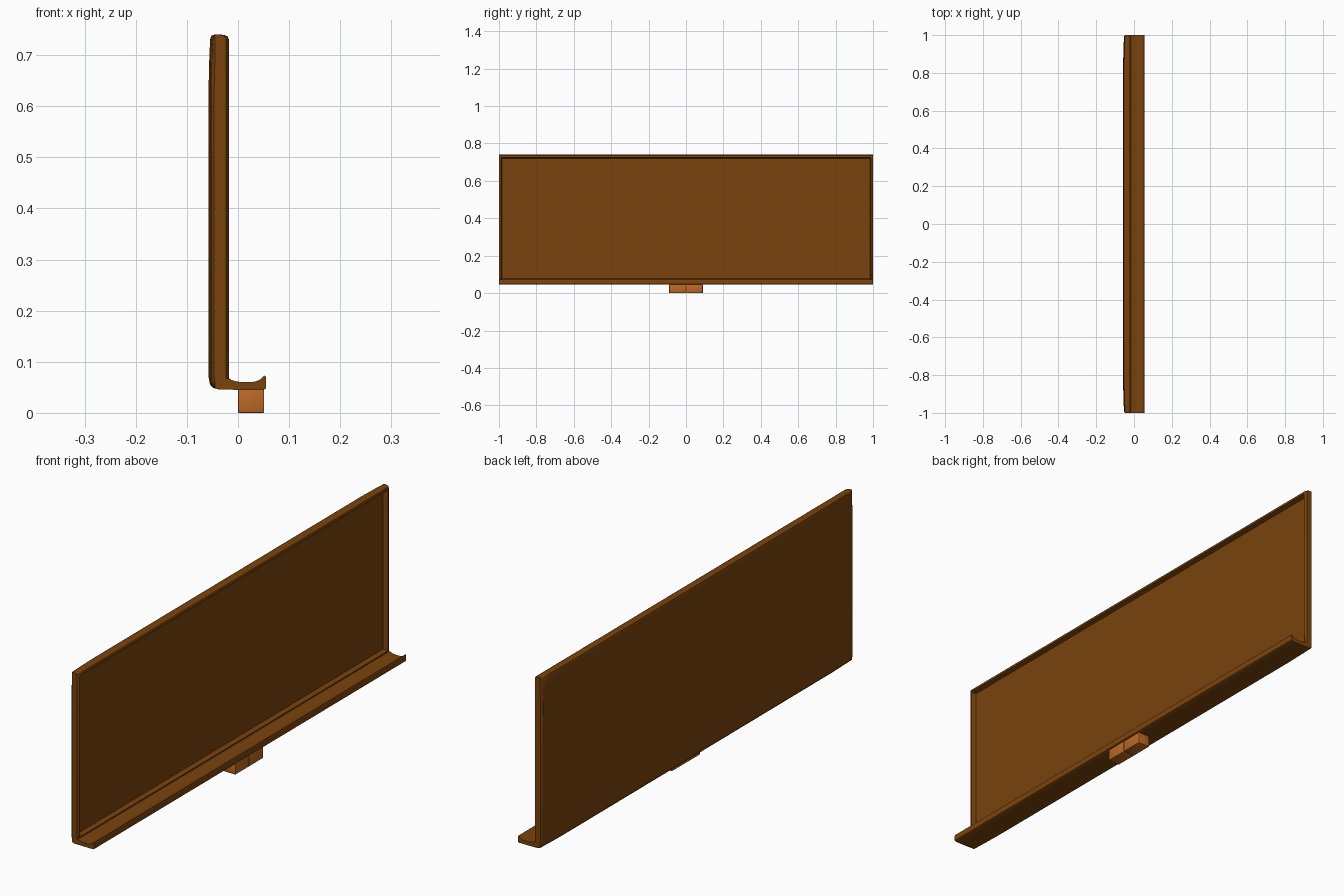
import bpy, bmesh, math

if "Cube" in bpy.data.objects:
    bpy.data.objects.remove(bpy.data.objects["Cube"])


def material(name, rgb):
    m = bpy.data.materials.new(name)
    m.diffuse_color = (*rgb, 1)
    m.use_nodes = True
    m.node_tree.nodes["Principled BSDF"].inputs["Base Color"].default_value = m.diffuse_color
    return m


dark_wood = material("dark wood", (0.195, 0.056, 0.004))
light_wood = material("light wood", (0.50, 0.14, 0.02))


def finish(bm, name, mat):
    bmesh.ops.recalc_face_normals(bm, faces=bm.faces)
    mesh = bpy.data.meshes.new(name)
    bm.to_mesh(mesh)
    bm.free()
    mesh.materials.append(mat)
    ob = bpy.data.objects.new(name, mesh)
    bpy.context.collection.objects.link(ob)
    bpy.ops.object.select_all(action='DESELECT')
    ob.select_set(True)
    bpy.context.view_layer.objects.active = ob
    bpy.ops.object.shade_smooth_by_angle(angle=math.radians(35))
    return ob


# Board and chalk tray: one side profile (x, z) lofted along y
profile = [
    (-0.018, 0.068), (-0.018, 0.731), (-0.020, 0.736), (-0.026, 0.739),
    (-0.034, 0.740), (-0.046, 0.740), (-0.052, 0.738), (-0.0545, 0.731),
    (-0.056, 0.70), (-0.0575, 0.64), (-0.0575, 0.07), (-0.055, 0.056),
    (-0.049, 0.049), (-0.038, 0.046), (0.0, 0.045), (0.050, 0.045),
    (0.055, 0.048), (0.055, 0.068), (0.053, 0.073), (0.050, 0.072),
    (0.044, 0.066), (0.036, 0.062), (0.026, 0.060), (0.008, 0.060),
    (-0.005, 0.062), (-0.014, 0.065),
]
# (y, back pulled in, front pulled in): softly rounded ends
half = [(0.86, 0, 0), (0.95, 0.0025, 0), (0.993, 0.005, 0), (1.0, 0.011, 0.005)]
sections = [(-y, b, f) for y, b, f in reversed(half)] + half

bm = bmesh.new()
rings = []
for y, back, front in sections:
    ring = []
    for x, z in profile:
        if x < -0.045:
            x = min(x + back, -0.045)
        elif x < -0.017 and z > 0.067:
            x -= front
        ring.append(bm.verts.new((x, y, z)))
    rings.append(ring)
n = len(profile)
for a, b in zip(rings, rings[1:]):
    for i in range(n):
        j = (i + 1) % n
        bm.faces.new((a[i], a[j], b[j], b[i]))
bm.faces.new(rings[0])
bm.faces.new(rings[-1])
bmesh.ops.recalc_face_normals(bm, faces=bm.faces)

# Recessed writing surface inside a narrow frame
front = [f for f in bm.faces if f.normal.x > 0.99
         and 0.3 < f.calc_center_median().z < 0.5]
bmesh.ops.inset_region(bm, faces=front, thickness=0.005, use_even_offset=True)
bmesh.ops.inset_region(bm, faces=front, thickness=0.005, use_even_offset=True)
for v in {v for f in front for v in f.verts}:
    v.co.x = -0.036
finish(bm, "board_with_tray", dark_wood)

# Two small blocks under the tray
for side, name in ((-1, "left_block"), (1, "right_block")):
    bm = bmesh.new()
    bmesh.ops.create_cube(bm, size=1)
    for v in bm.verts:
        v.co = (0.0255 + v.co.x * 0.051,
                side * 0.045 + v.co.y * 0.0895,
                0.023 + v.co.z * 0.046)
    bmesh.ops.bevel(bm, geom=bm.edges[:], offset=0.002, segments=2,
                    profile=0.5, affect='EDGES')
    finish(bm, name, light_wood)
